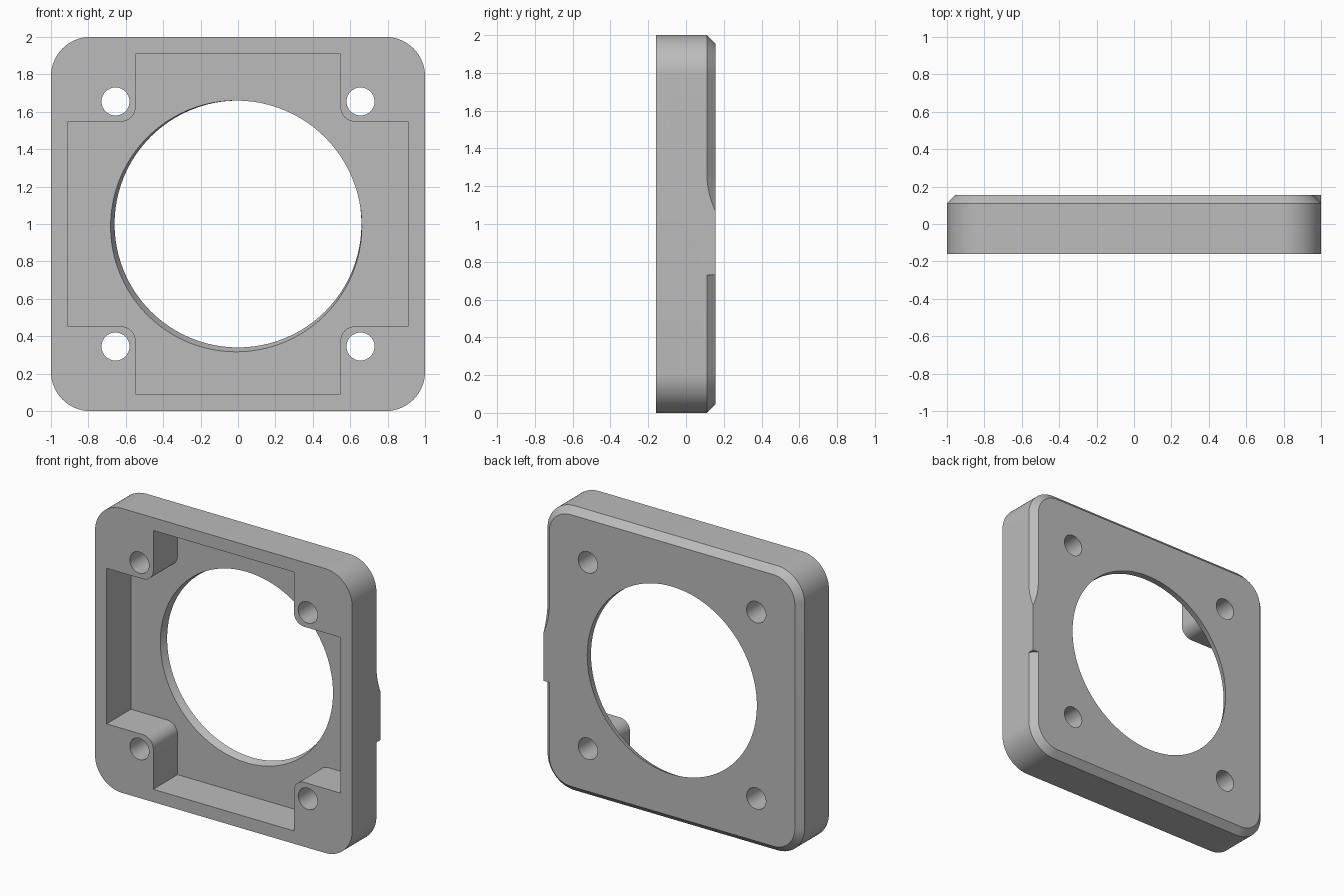
import bpy, bmesh, math
from mathutils import Vector

if "Cube" in bpy.data.objects:
    bpy.data.objects.remove(bpy.data.objects["Cube"], do_unlink=True)

FRONT, BACK, CHAMFER, FLOOR = -0.16, 0.155, 0.045, 0.11
CORNER = 0.21

grey = bpy.data.materials.new("plain grey")
grey.use_nodes = True
colour = (0.5, 0.5, 0.5, 1)
grey.diffuse_color = colour
grey.node_tree.nodes["Principled BSDF"].inputs["Base Color"].default_value = colour


def loft(name, rings):
    """Closed solid skinned through rings that share one point count."""
    bm = bmesh.new()
    loops = [[bm.verts.new(p) for p in ring] for ring in rings]
    for a, b in zip(loops, loops[1:]):
        for i in range(len(a)):
            j = (i + 1) % len(a)
            bm.faces.new((a[i], a[j], b[j], b[i]))
    bm.faces.new(loops[0])
    bm.faces.new(loops[-1])
    bmesh.ops.remove_doubles(bm, verts=bm.verts, dist=1e-5)
    bmesh.ops.recalc_face_normals(bm, faces=bm.faces)
    mesh = bpy.data.meshes.new(name)
    bm.to_mesh(mesh)
    bm.free()
    mesh.materials.append(grey)
    obj = bpy.data.objects.new(name, mesh)
    bpy.context.collection.objects.link(obj)
    return obj


def arc(cx, cz, r, start, sweep, n):
    return [(cx + r * math.cos(start + sweep * i / n),
             cz + r * math.sin(start + sweep * i / n)) for i in range(n + 1)]


def ring(points, y):
    return [Vector((x, y, z)) for x, z in points]


def rounded_square(half, r):
    pts = []
    for k in range(4):
        a = math.pi / 2 * k
        cx = (half - r) * (1 if k in (0, 3) else -1)
        cz = 1 + (half - r) * (1 if k < 2 else -1)
        pts += arc(cx, cz, r, a, math.pi / 2, 16)
    return pts


def circle(cx, cz, r, n):
    return arc(cx, cz, r, 0, 2 * math.pi, n)[:-1]


def combine(target, tool, operation):
    mod = target.modifiers.new(tool.name, 'BOOLEAN')
    mod.operation = operation
    mod.solver = 'EXACT'
    mod.object = tool
    bpy.context.view_layer.objects.active = target
    bpy.ops.object.modifier_apply(modifier=mod.name)
    bpy.data.objects.remove(tool, do_unlink=True)


# Square plate with rounded corners and a chamfered back rim
outer = rounded_square(1, CORNER)
frame = loft("frame", [ring(outer, FRONT), ring(outer, BACK - CHAMFER),
                       ring(rounded_square(1 - CHAMFER, CORNER - CHAMFER), BACK)])

# Square-edged tab on the left rim, fading into the chamfer at its top
sections = []
for z, c in [(0.73, 0)] + [(1.07 + 0.2 * t / 10, CHAMFER * (1 - (1 - t / 10) ** 2))
                           for t in range(11)]:
    sections.append([Vector((1 - CHAMFER, BACK, z)), Vector((1 - c, BACK, z)),
                     Vector((1, BACK - c, z)), Vector((1, BACK - CHAMFER, z))])
combine(frame, loft("rim_tab", sections), 'UNION')

# Cross-shaped pocket, leaving a rounded post in each corner
WIDE, NARROW, POST = 0.91, 0.547, 0.08
quarter = [(WIDE, NARROW)] + arc(NARROW + POST, NARROW + POST, POST,
                                 -math.pi / 2, -math.pi / 2, 10) + [(NARROW, WIDE)]
cross = []
for k in range(4):
    for x, z in quarter:
        for _ in range(k):
            x, z = -z, x
        cross.append((x, 1 + z))
combine(frame, loft("pocket", [ring(cross, FRONT - 0.1), ring(cross, FLOOR)]), 'DIFFERENCE')

# Large opening, slightly wider and lower at its front edge
opening = loft("opening", [ring(circle(-0.01, 0.988, 0.672, 96), FLOOR - 0.001),
                           ring(circle(0, 1, 0.66, 96), BACK),
                           ring(circle(0, 1, 0.66, 96), BACK + 0.1)])
combine(frame, opening, 'DIFFERENCE')

# Screw holes through the corner posts
for sx in (-1, 1):
    for sz in (-1, 1):
        hole = circle(0.655 * sx, 1 + 0.655 * sz, 0.075, 32)
        combine(frame, loft("screw_hole", [ring(hole, FRONT - 0.1), ring(hole, BACK + 0.1)]),
                'DIFFERENCE')

bpy.ops.object.select_all(action='DESELECT')
frame.select_set(True)
bpy.context.view_layer.objects.active = frame
bpy.ops.object.shade_smooth_by_angle(angle=math.radians(25))
